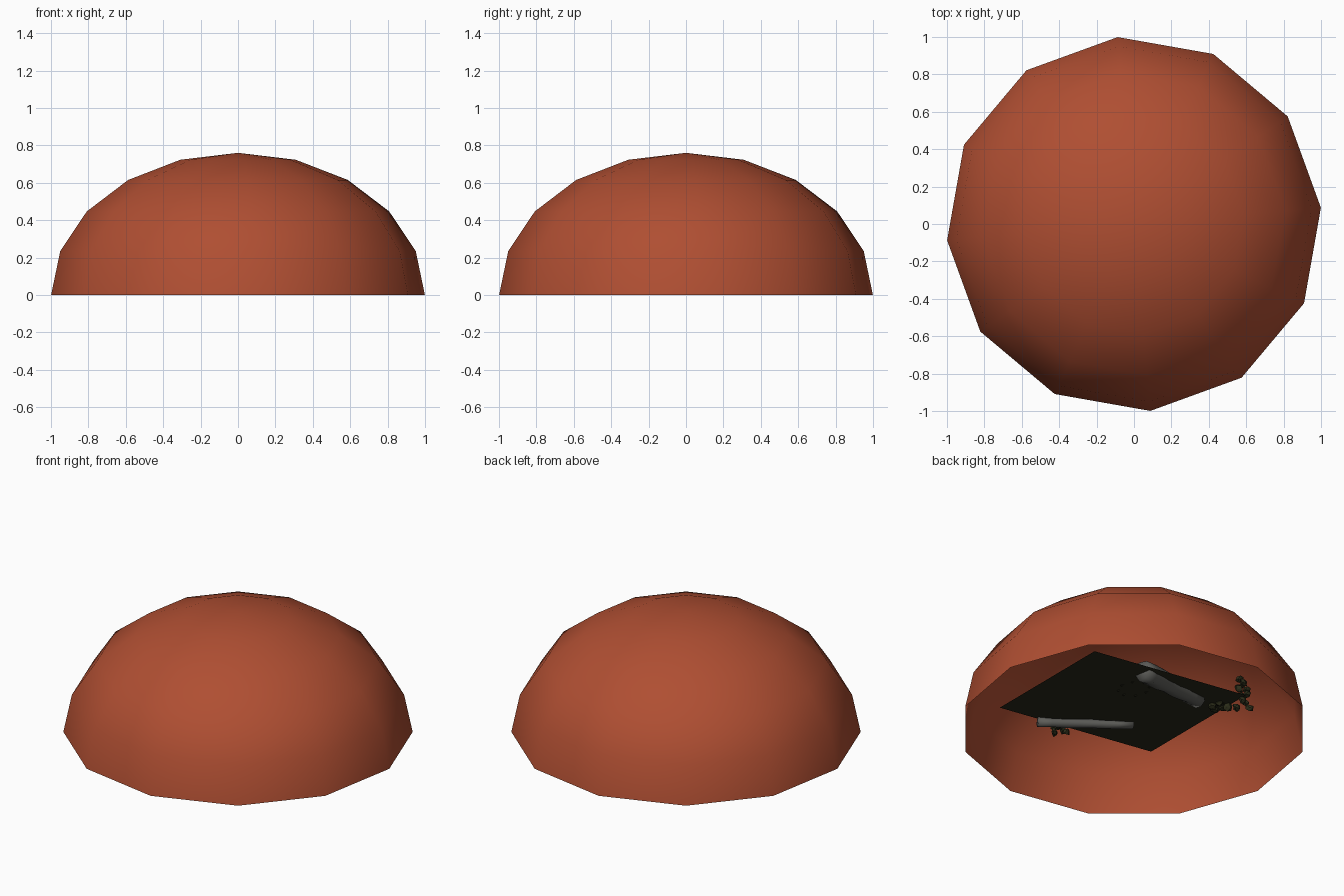
import bpy, bmesh, math, random
from mathutils import Vector

random.seed(4)
cube = bpy.data.objects.get("Cube")
if cube:
    bpy.data.objects.remove(cube, do_unlink=True)


def material(name, rgb):
    m = bpy.data.materials.new(name)
    m.use_nodes = True
    col = (*rgb, 1)
    m.diffuse_color = col
    bsdf = next(n for n in m.node_tree.nodes if n.type == 'BSDF_PRINCIPLED')
    bsdf.inputs["Base Color"].default_value = col
    return m


RED = material("brick_red", (0.43, 0.077, 0.032))
SOIL = material("dark_soil", (0.02, 0.02, 0.01))
WOOD = material("grey_wood", (0.11, 0.11, 0.1))
LEAF = material("dark_leaf", (0.025, 0.026, 0.01))


def finish(bm, name, mat, smooth=False):
    mesh = bpy.data.meshes.new(name)
    bm.to_mesh(mesh)
    bm.free()
    mesh.materials.append(mat)
    for p in mesh.polygons:
        p.use_smooth = smooth
    ob = bpy.data.objects.new(name, mesh)
    bpy.context.scene.collection.objects.link(ob)
    return ob


# Open twelve-sided dome, turned slightly about z
SIDES, RINGS, RADIUS, HEIGHT = 12, 5, 1.003, 0.76
bm = bmesh.new()
rings = []
for i in range(RINGS):
    lat = math.pi / 2 * i / RINGS
    rings.append([bm.verts.new((RADIUS * math.cos(lat) * math.cos(a),
                                RADIUS * math.cos(lat) * math.sin(a),
                                HEIGHT * math.sin(lat)))
                  for a in (math.radians(5 + 360 * k / SIDES) for k in range(SIDES))])
apex = bm.verts.new((0, 0, HEIGHT))
for k in range(SIDES):
    n = (k + 1) % SIDES
    for low, high in zip(rings, rings[1:]):
        bm.faces.new((low[k], low[n], high[n], high[k]))
    bm.faces.new((rings[-1][k], rings[-1][n], apex))
finish(bm, "dome", RED, True)


# Gently sloping ground patch inside the dome
def ground_z(x):
    return 0.164 + 0.114 * (0.567 - x)


bm = bmesh.new()
bmesh.ops.create_grid(bm, x_segments=8, y_segments=8, size=1)
for v in bm.verts:
    x, y = v.co.x * 0.567, v.co.y * 0.423 - 0.1
    v.co = (x, y, ground_z(x))
finish(bm, "ground", SOIL)


# Rough logs half sunk into the ground
def log(name, start, end, radius):
    a, b = Vector(start), Vector(end)
    bm = bmesh.new()
    bmesh.ops.create_cone(bm, cap_ends=True, segments=9, radius1=radius,
                          radius2=radius * 0.85, depth=(b - a).length)
    ends = [e for e in bm.edges if abs(e.verts[0].co.z - e.verts[1].co.z) > 0.01]
    bmesh.ops.subdivide_edges(bm, edges=ends, cuts=6)
    for v in bm.verts:
        s = random.uniform(0.85, 1.15)
        v.co.x *= s
        v.co.y *= s
    turn = (b - a).to_track_quat('Z', 'Y')
    for v in bm.verts:
        v.co = turn @ v.co + (a + b) / 2
    finish(bm, name, WOOD, True)


log("thin_log", (0.285, -0.52, 0.17), (-0.21, -0.26, 0.22), 0.028)
log("thick_log", (0.145, 0.244, 0.23), (-0.37, 0.13, 0.28), 0.06)


# Ring of stones in the middle
bm = bmesh.new()
for k in range(8):
    a = math.tau * k / 8
    x, y = 0.05 + 0.09 * math.cos(a), 0.06 + 0.09 * math.sin(a)
    made = bmesh.ops.create_icosphere(bm, subdivisions=1, radius=0.025)["verts"]
    for v in made:
        v.co += Vector((x, y, ground_z(x) + 0.018))
finish(bm, "stone_ring", SOIL)


# Leafy bushes made of small jagged clumps
def bush(name, x, y, low, high, spread):
    bm = bmesh.new()
    for k in range(14):
        t = k / 13
        a = k * 2.4
        r = spread * (1 - 0.6 * t)
        made = bmesh.ops.create_icosphere(bm, subdivisions=1, radius=spread * 0.55)["verts"]
        centre = Vector((x + r * math.cos(a), y + r * math.sin(a), low + (high - low) * t))
        for v in made:
            v.co = v.co * random.uniform(0.6, 1.2) + centre
    finish(bm, name, LEAF)


bush("tall_bush", -0.6, 0.25, 0.24, 0.44, 0.045)
bush("corner_bush", -0.52, 0.14, 0.27, 0.35, 0.05)
bush("front_bush", 0.13, -0.51, 0.15, 0.25, 0.04)
